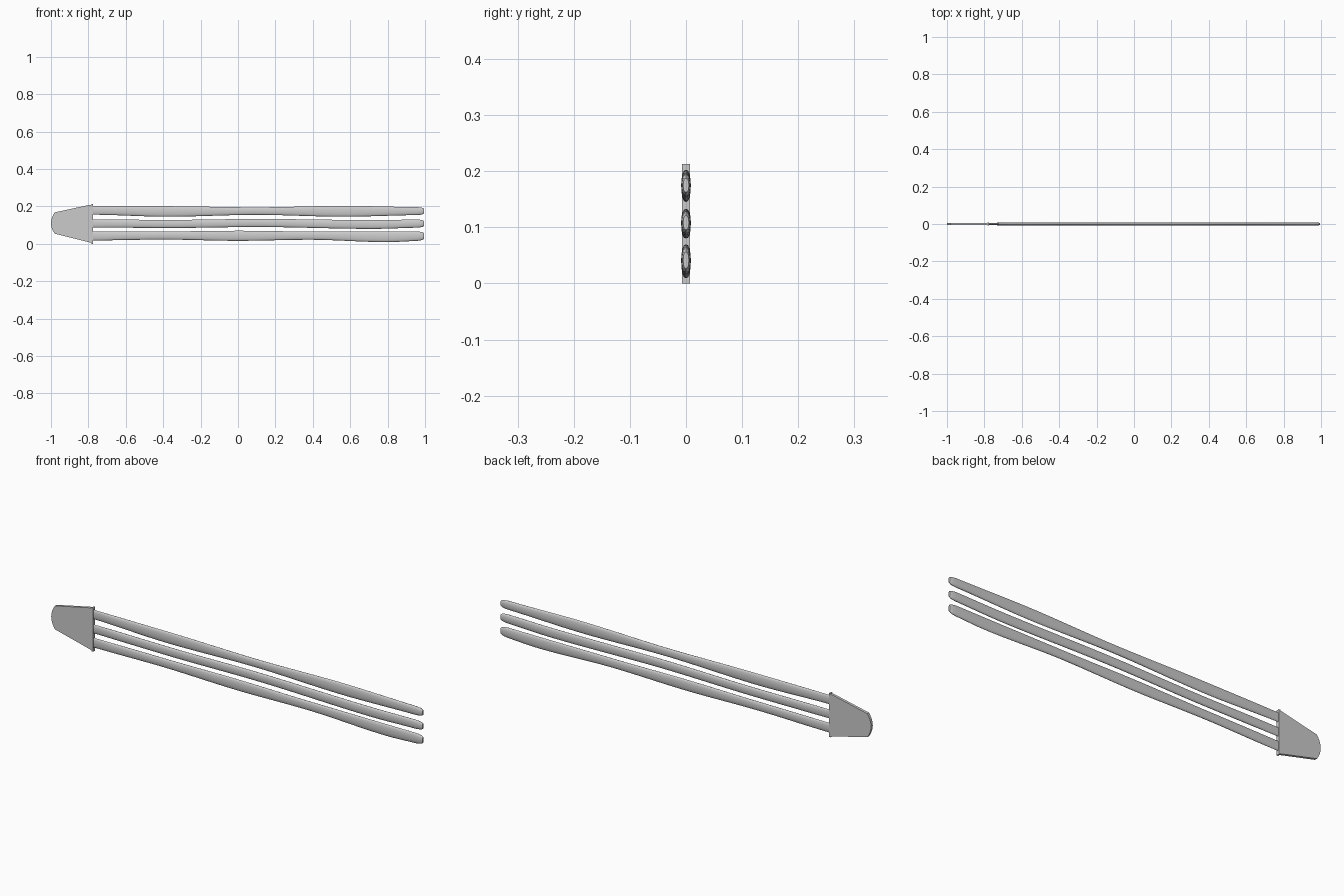
import bpy, bmesh, math

if "Cube" in bpy.data.objects:
    bpy.data.objects.remove(bpy.data.objects["Cube"])


def make_object(name, bm):
    bmesh.ops.recalc_face_normals(bm, faces=bm.faces)
    mesh = bpy.data.meshes.new(name)
    bm.to_mesh(mesh)
    bm.free()
    ob = bpy.data.objects.new(name, mesh)
    bpy.context.collection.objects.link(ob)
    bpy.ops.object.select_all(action='DESELECT')
    ob.select_set(True)
    bpy.context.view_layer.objects.active = ob
    bpy.ops.object.shade_smooth_by_angle(angle=math.radians(40))
    return ob


def plate(name, outline, half):
    """Flat x-z outline given thickness along y."""
    bm = bmesh.new()
    face = bm.faces.new([bm.verts.new((x, -half, z)) for x, z in outline])
    ext = bmesh.ops.extrude_face_region(bm, geom=[face])
    verts = [g for g in ext['geom'] if isinstance(g, bmesh.types.BMVert)]
    bmesh.ops.translate(bm, verts=verts, vec=(0, 2 * half, 0))
    return make_object(name, bm)


def interp(keys, x):
    """Smooth wave between (x, top, bottom) keys."""
    for a, b in zip(keys, keys[1:]):
        if x <= b[0]:
            t = max(0, (x - a[0]) / (b[0] - a[0]))
            t = t * t * (3 - 2 * t)
            return [p + (q - p) * t for p, q in zip(a[1:], b[1:])]
    return keys[-1][1:]


def strand(name, keys, sides=16):
    """Loft flattened oval rings along x, with a blunt rounded tip."""
    xs = [-0.79 + 1.75 * i / 28 for i in range(29)] + [0.975, 0.987, 0.995]
    tip = {0.975: 0.93, 0.987: 0.82, 0.995: 0.6}
    bm = bmesh.new()
    rings = []
    for x in xs:
        top, bottom = interp(keys, x)
        s = tip.get(x, 1)
        rz = (top - bottom) / 2 * s
        ry = (0.0055 + 0.003 * min(1, max(0, (x + 0.77) / 0.1))) * s
        ring = []
        for k in range(sides):
            a = 2 * math.pi * k / sides
            c, d = math.cos(a), math.sin(a)
            y = math.copysign(abs(c) ** 0.85, c) * ry
            ring.append(bm.verts.new((x, y, (top + bottom) / 2 + d * rz)))
        rings.append(ring)
    for r0, r1 in zip(rings, rings[1:]):
        for k in range(sides):
            n = (k + 1) % sides
            bm.faces.new((r0[k], r0[n], r1[n], r1[k]))
    bm.faces.new(rings[0])
    bmesh.ops.poke(bm, faces=[bm.faces.new(rings[-1])])
    for v in bm.verts:
        v.co.x = min(v.co.x, 1)
    return make_object(name, bm)


# Tapered end cap with a bowed nose
nose = [(-1 + 0.02 * t * t, 0.111 - 0.057 * t)
        for t in [1 - i / 5 for i in range(11)]]
plate("end_cap", [(-0.78, 0.004)] + nose + [(-0.8, 0.207), (-0.78, 0.21)], 0.0065)

# Thin rim along the open edge of the cap
plate("cap_rim", [(-0.782, 0), (-0.774, 0), (-0.774, 0.213), (-0.782, 0.213)], 0.0075)

# Three wavy strands
strand("upper_strand", [(-0.79, 0.201, 0.156), (-0.38, 0.201, 0.145),
                        (0.1, 0.195, 0.155), (0.56, 0.203, 0.145), (1, 0.196, 0.154)])
strand("middle_strand", [(-0.79, 0.130, 0.087), (-0.35, 0.128, 0.085),
                         (0.1, 0.133, 0.09), (0.72, 0.127, 0.08), (1, 0.130, 0.087)])
strand("lower_strand", [(-0.79, 0.065, 0.018), (-0.4, 0.066, 0.023),
                        (0.0, 0.070, 0.016), (0.38, 0.066, 0.022),
                        (0.8, 0.066, 0.009), (1, 0.066, 0.017)])
